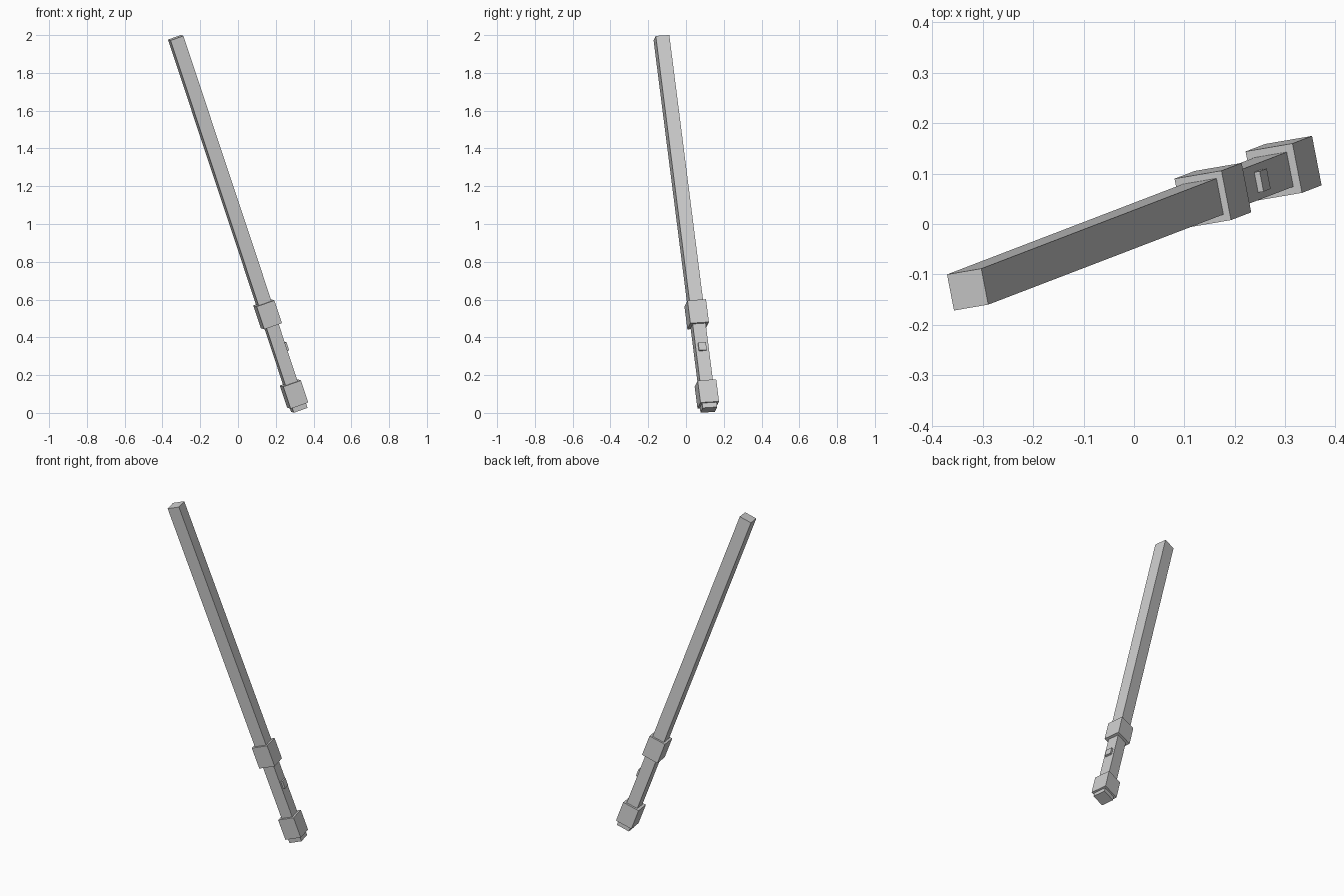
import bpy
import bmesh
from mathutils import Matrix, Vector

cube = bpy.data.objects.get("Cube")
if cube:
    bpy.data.objects.remove(cube, do_unlink=True)

# Single flat grey material
grey = bpy.data.materials.new("light_grey")
grey.use_nodes = True
colour = (0.6, 0.6, 0.6, 1)
grey.diffuse_color = colour
grey.node_tree.nodes["Principled BSDF"].inputs["Base Color"].default_value = colour

# Tilted frame: origin at the blade tip, local z runs up the blade
axis = Vector((-0.313, -0.12, 0.942)).normalized()
back = Vector((-0.19, 0.98, 0.062))
side = back.cross(axis).normalized()
back = axis.cross(side)
frame = Matrix((side, back, axis)).transposed().to_4x4()
frame.translation = (-0.33, -0.13, 1.986)


def block(name, width, depth, top, bottom, offset=0):
    """Box spanning two distances down the axis from the tip."""
    bm = bmesh.new()
    bmesh.ops.create_cube(bm, size=1)
    bmesh.ops.scale(bm, verts=bm.verts, vec=(width, depth, bottom - top))
    bmesh.ops.translate(bm, verts=bm.verts, vec=(offset, 0, -(top + bottom) / 2))
    mesh = bpy.data.meshes.new(name)
    bm.to_mesh(mesh)
    bm.free()
    mesh.materials.append(grey)
    obj = bpy.data.objects.new(name, mesh)
    bpy.context.collection.objects.link(obj)
    obj.matrix_world = frame
    return obj


# Blade, guard collar and grip
block("blade", 0.073, 0.073, 0, 1.49)
block("guard", 0.1, 0.1, 1.49, 1.618)
block("grip", 0.069, 0.07, 1.618, 1.94)

# Switch on the left side of the grip
block("switch", 0.022, 0.041, 1.726, 1.771, offset=0.035)

# Pommel with a smaller end cap
block("pommel", 0.1, 0.1, 1.94, 2.064)
block("end_cap", 0.078, 0.078, 2.064, 2.091)
